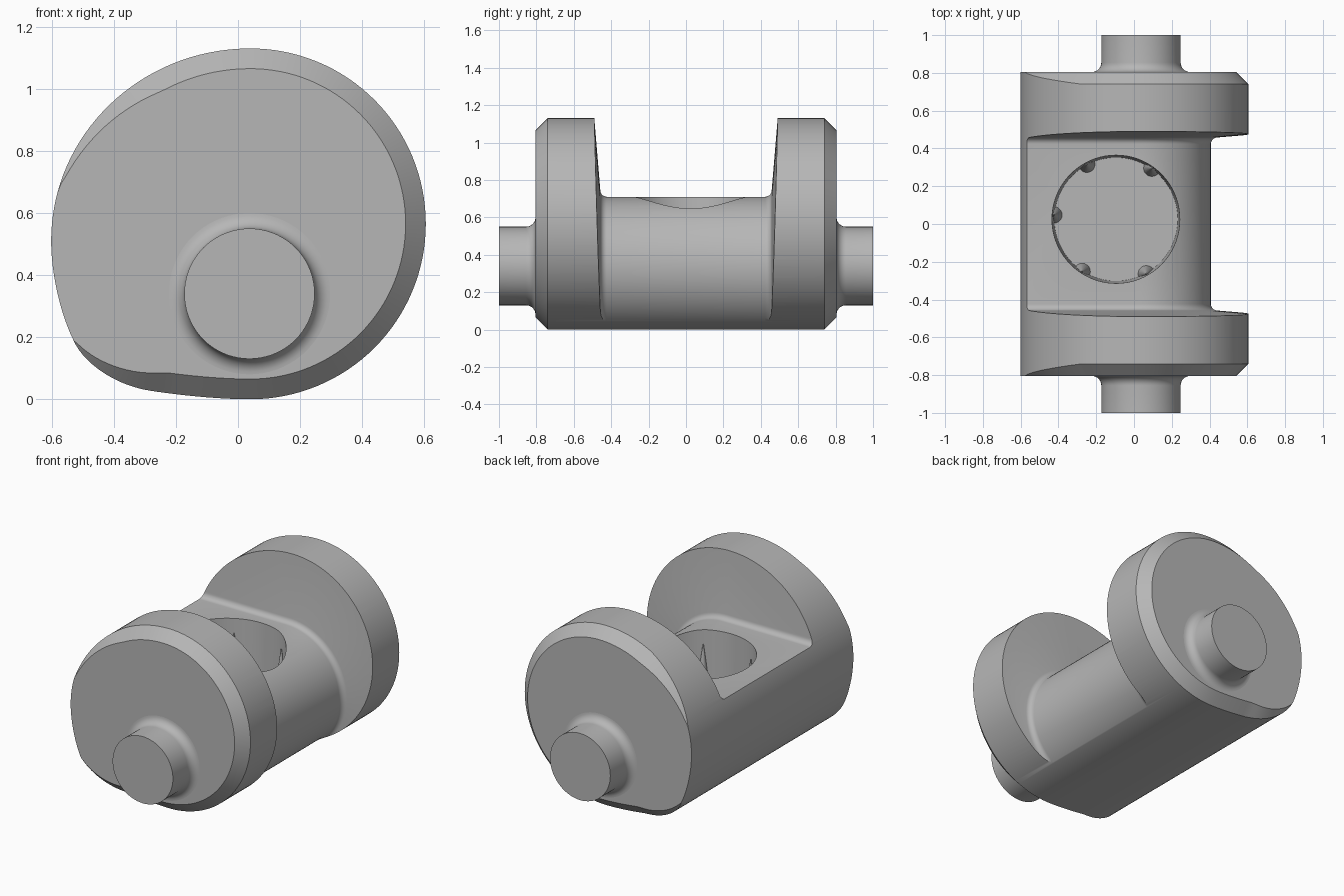
import bpy, bmesh, math
from mathutils import Vector
from mathutils.geometry import interpolate_bezier

if "Cube" in bpy.data.objects:
    bpy.data.objects.remove(bpy.data.objects["Cube"], do_unlink=True)

steel = bpy.data.materials.new("grey steel")
steel.use_nodes = True
GREY = (0.47, 0.47, 0.47, 1)
steel.diffuse_color = GREY
steel.node_tree.nodes["Principled BSDF"].inputs["Base Color"].default_value = GREY

PIN_X, PIN_Z = 0.037, 0.34      # journal axis
WEB_X, WEB_Z, WEB_R = 0.04, 0.565, 0.565
HOLE = (-0.095, 0.025)          # pocket centre


def loft(name, loops):
    """Skin equal-length closed loops and cap both ends."""
    bm = bmesh.new()
    rows = [[bm.verts.new(p) for p in loop] for loop in loops]
    n = len(rows[0])
    for a, b in zip(rows, rows[1:]):
        for i in range(n):
            j = (i + 1) % n
            bm.faces.new((a[i], a[j], b[j], b[i]))
    bm.faces.new(rows[0][::-1])
    bm.faces.new(rows[-1])
    bmesh.ops.remove_doubles(bm, verts=bm.verts, dist=0.0002)
    bmesh.ops.recalc_face_normals(bm, faces=bm.faces)
    me = bpy.data.meshes.new(name)
    bm.to_mesh(me)
    bm.free()
    me.materials.append(steel)
    ob = bpy.data.objects.new(name, me)
    bpy.context.collection.objects.link(ob)
    return ob


def activate(ob):
    bpy.ops.object.select_all(action='DESELECT')
    ob.select_set(True)
    bpy.context.view_layer.objects.active = ob


def smooth(ob, angle=30):
    activate(ob)
    bpy.ops.object.shade_smooth_by_angle(angle=math.radians(angle))


def cut(ob, cutter):
    cutter.hide_render = True
    mod = ob.modifiers.new("cut", 'BOOLEAN')
    mod.operation, mod.solver, mod.object = 'DIFFERENCE', 'EXACT', cutter
    activate(ob)
    bpy.ops.object.modifier_apply(modifier=mod.name)
    bpy.data.objects.remove(cutter, do_unlink=True)


def ring(cx, cy, z, r, n=72):
    return [(cx + r * math.cos(2 * math.pi * i / n),
             cy + r * math.sin(2 * math.pi * i / n), z) for i in range(n)]


# Outline of the webs: round on the right, flattened on the left
outline = []
for i in range(64):
    a = math.radians(-90 + 180 * i / 64)
    outline.append(Vector((WEB_X + WEB_R * math.cos(a), WEB_Z + WEB_R * math.sin(a))))
for p0, h0, h1, p1, n in (
        ((0.04, 1.13), (-0.315, 1.13), (-0.602, 0.852), (-0.602, 0.51), 32),
        ((-0.602, 0.51), (-0.602, 0.40), (-0.57, 0.27), (-0.53, 0.19), 12),
        ((-0.53, 0.19), (-0.50, 0.12), (-0.40, 0.045), (-0.28, 0.027), 14),
        ((-0.28, 0.027), (-0.18, 0.012), (-0.06, 0.0), (0.04, 0.0), 12)):
    pts = interpolate_bezier(*[Vector((*p, 0)) for p in (p0, h0, h1, p1)], n + 1)
    outline += [Vector((p.x, p.y)) for p in pts[:-1]]


# End chamfer fades out towards the flattened side
def chamfer(p):
    start = -0.575 if p.y > 0.45 else -0.53
    if p.x <= start:
        return 0.0
    return 0.065 * min(1.0, (p.x - start) / 0.3) ** 0.6


def end_loops(sign):
    inner, outer = [], []
    n = len(outline)
    for i, p in enumerate(outline):
        t = (outline[(i + 1) % n] - outline[i - 1]).normalized()
        w = chamfer(p)
        q = p + Vector((-t.y, t.x)) * w
        inner.append((q.x, sign * 0.805, q.y))
        outer.append((p.x, sign * (0.805 - w), p.y))
    return inner, outer


front_in, front_out = end_loops(-1)
back_in, back_out = end_loops(1)
body = loft("crank_body", [front_in, front_out, back_out, back_in])


# Gap between the webs: leaves a round core with a flat shelf, filleted drafted walls
def gap_section(y, d):
    pts = [(-1.0, PIN_Z + 0.37 + d)]
    for i in range(49):
        a = math.radians(90 - 180 * i / 48)
        pts.append((PIN_X + (0.37 + d) * math.cos(a), PIN_Z + (0.37 + d) * math.sin(a)))
    pts += [(PIN_X, -1.0), (1.5, -1.0), (1.5, 2.0), (-1.0, 2.0)]
    return [(x, y, z) for x, z in pts]


half = []
for i in range(8):
    a = math.radians(85 * i / 7)
    half.append((0.423 + 0.035 * math.sin(a), 0.035 * (1 - math.cos(a))))
half.append((0.501, 0.55))
levels = [(-y, d) for y, d in reversed(half)] + half
cut(body, loft("gap_cutter", [gap_section(y, d) for y, d in levels]))

# Round pocket in the shelf
FLOOR = 0.30
cut(body, loft("pocket_cutter", [ring(*HOLE, FLOOR, 0.327), ring(*HOLE, 0.90, 0.345)]))
smooth(body)

# Pointed ribs round the pocket wall
for k, deg in enumerate((55, 118, 176, 237, 299)):
    a = math.radians(deg)
    cx, cy = HOLE[0] + 0.33 * math.cos(a), HOLE[1] + 0.33 * math.sin(a)
    rib = loft(f"pocket_rib_{k + 1}", [ring(cx, cy, FLOOR - 0.01, 0.045, 20),
                                       ring(cx, cy, 0.62, 0.003, 20)])
    smooth(rib)

# Journal pins with a fillet at the root
profile = [(0.26, 0.795)]
for i in range(9):
    a = math.radians(90 * i / 8)
    profile.append((0.26 - 0.05 * math.sin(a), 0.855 - 0.05 * math.cos(a)))
profile.append((0.21, 1.0))
for name, sign in (("front_pin", -1), ("back_pin", 1)):
    loops = [[(x, sign * y, z) for x, z, _ in ring(PIN_X, PIN_Z, 0, r)] for r, y in profile]
    smooth(loft(name, loops), 40)
